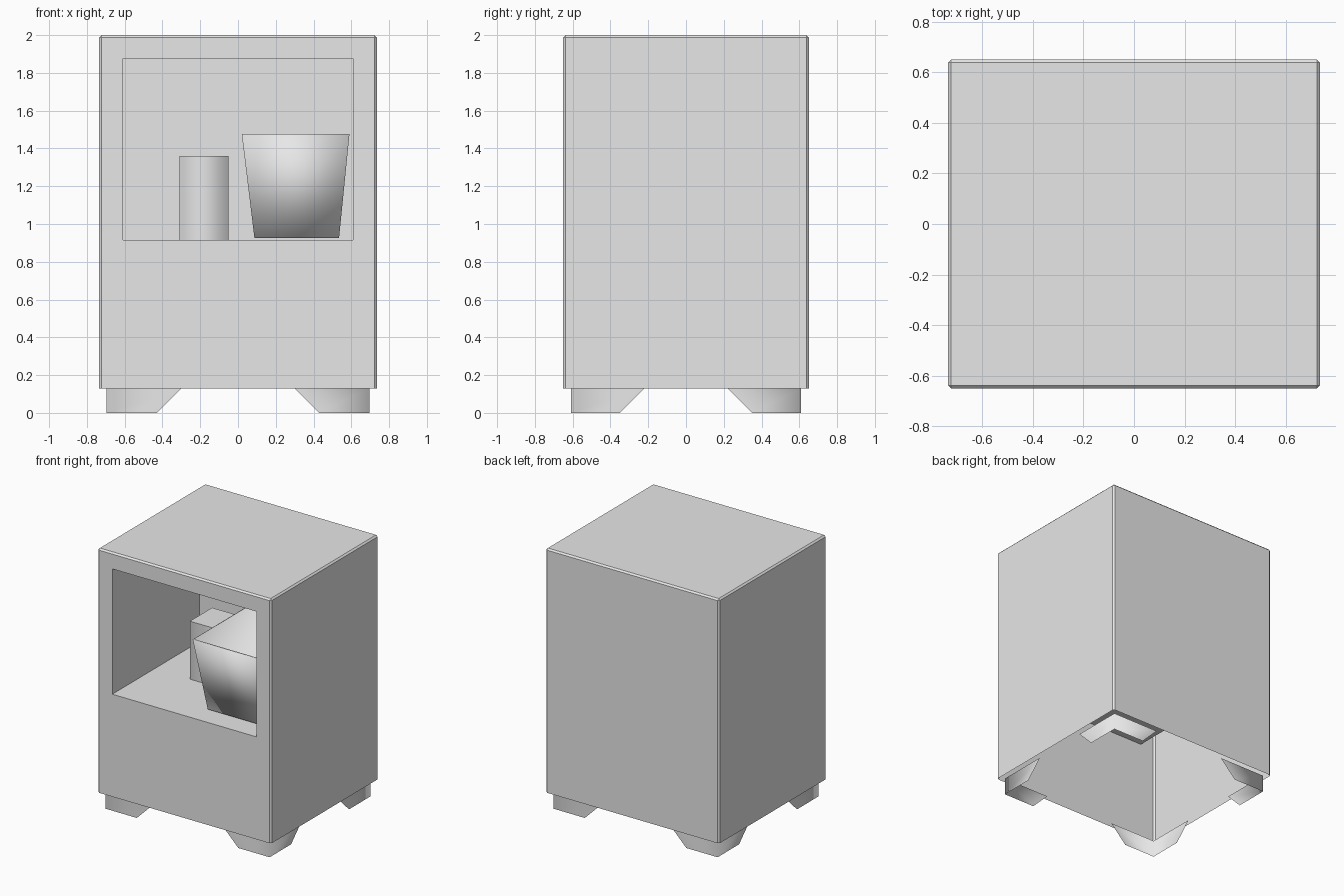
import bpy, bmesh

if "Cube" in bpy.data.objects:
    bpy.data.objects.remove(bpy.data.objects["Cube"])

grey = bpy.data.materials.new("plain grey")
grey.diffuse_color = (0.8, 0.8, 0.8, 1)
grey.use_nodes = True
grey.node_tree.nodes["Principled BSDF"].inputs["Base Color"].default_value = grey.diffuse_color


def make(name, bm, smooth=False):
    mesh = bpy.data.meshes.new(name)
    for f in bm.faces:
        f.smooth = smooth
    bm.to_mesh(mesh)
    bm.free()
    mesh.materials.append(grey)
    obj = bpy.data.objects.new(name, mesh)
    bpy.context.collection.objects.link(obj)
    return obj


def rect_xz(x, z0, z1, y):
    return [(-x, y, z0), (x, y, z0), (x, y, z1), (-x, y, z1)]


def rect_xy(x0, x1, y0, y1, z):
    return [(x0, y0, z), (x1, y0, z), (x1, y1, z), (x0, y1, z)]


def add_ring(bm, a, b):
    for i in range(4):
        j = (i + 1) % 4
        bm.faces.new((a[i], a[j], b[j], b[i]))


# cabinet shell: chamfered, open underneath, with a display niche in front
W, D, Z0, H, C = 0.735, 0.65, 0.13, 2.0, 0.012
bm = bmesh.new()
bmesh.ops.create_cube(bm, size=1)
for v in bm.verts:
    v.co = (v.co.x * 2 * W, v.co.y * 2 * D, H if v.co.z > 0 else Z0)
edges = [e for e in bm.edges if max(v.co.z for v in e.verts) > 1]
bmesh.ops.bevel(bm, geom=edges, offset=C, segments=1, affect='EDGES')
bm.normal_update()
gone = [f for f in bm.faces if f.normal.z < -0.9 or f.normal.y < -0.9]
bmesh.ops.delete(bm, geom=gone, context='FACES')
outer = [bm.verts.new(p) for p in rect_xz(W - C, Z0, H - C, -D)]
inner = [bm.verts.new(p) for p in rect_xz(0.61, 0.915, 1.875, -D)]
back = [bm.verts.new(p) for p in rect_xz(0.61, 0.915, 1.875, 0.405)]
add_ring(bm, outer, inner)
add_ring(bm, inner, back)
bm.faces.new(back)
bmesh.ops.remove_doubles(bm, verts=bm.verts[:], dist=0.0005)
make("cabinet_shell", bm)

# four corner feet: thin L-shaped plates with slanted ends
for sx in (-1, 1):
    for sy in (-1, 1):
        bm = bmesh.new()
        top = [bm.verts.new((sx * x, sy * y, Z0))
               for x, y in ((0.30, 0.61), (0.695, 0.61), (0.695, 0.22))]
        low = [bm.verts.new((sx * x, sy * y, 0))
               for x, y in ((0.43, 0.61), (0.695, 0.61), (0.695, 0.35))]
        for i in (0, 1):
            face = [top[i], top[i + 1], low[i + 1], low[i]]
            bm.faces.new(face if sx * sy > 0 else face[::-1])
        side = ("front" if sy < 0 else "back") + ("_left" if sx < 0 else "_right")
        make(side + "_foot", bm, True)

# small box standing in the niche
bm = bmesh.new()
low = [bm.verts.new(p) for p in rect_xy(-0.31, -0.05, -0.14, 0.13, 0.916)]
top = [bm.verts.new(p) for p in rect_xy(-0.31, -0.05, -0.14, 0.13, 1.36)]
add_ring(bm, low, top)
make("small_box", bm, True)
bm = bmesh.new()
bm.faces.new([bm.verts.new(p) for p in rect_xy(-0.31, -0.05, -0.14, 0.13, 1.36)])
make("small_box_lid", bm)

# tapered open bin in the niche
bm = bmesh.new()
low = [bm.verts.new(p) for p in rect_xy(0.087, 0.535, -0.49, 0.145, 0.925)]
top = [bm.verts.new(p) for p in rect_xy(0.02, 0.59, -0.577, 0.23, 1.475)]
add_ring(bm, low, top)
bm.faces.new(low[::-1])
bin_obj = make("tapered_bin", bm, True)
mod = bin_obj.modifiers.new("wall", 'SOLIDIFY')
mod.thickness = 0.01
mod.offset = -1
